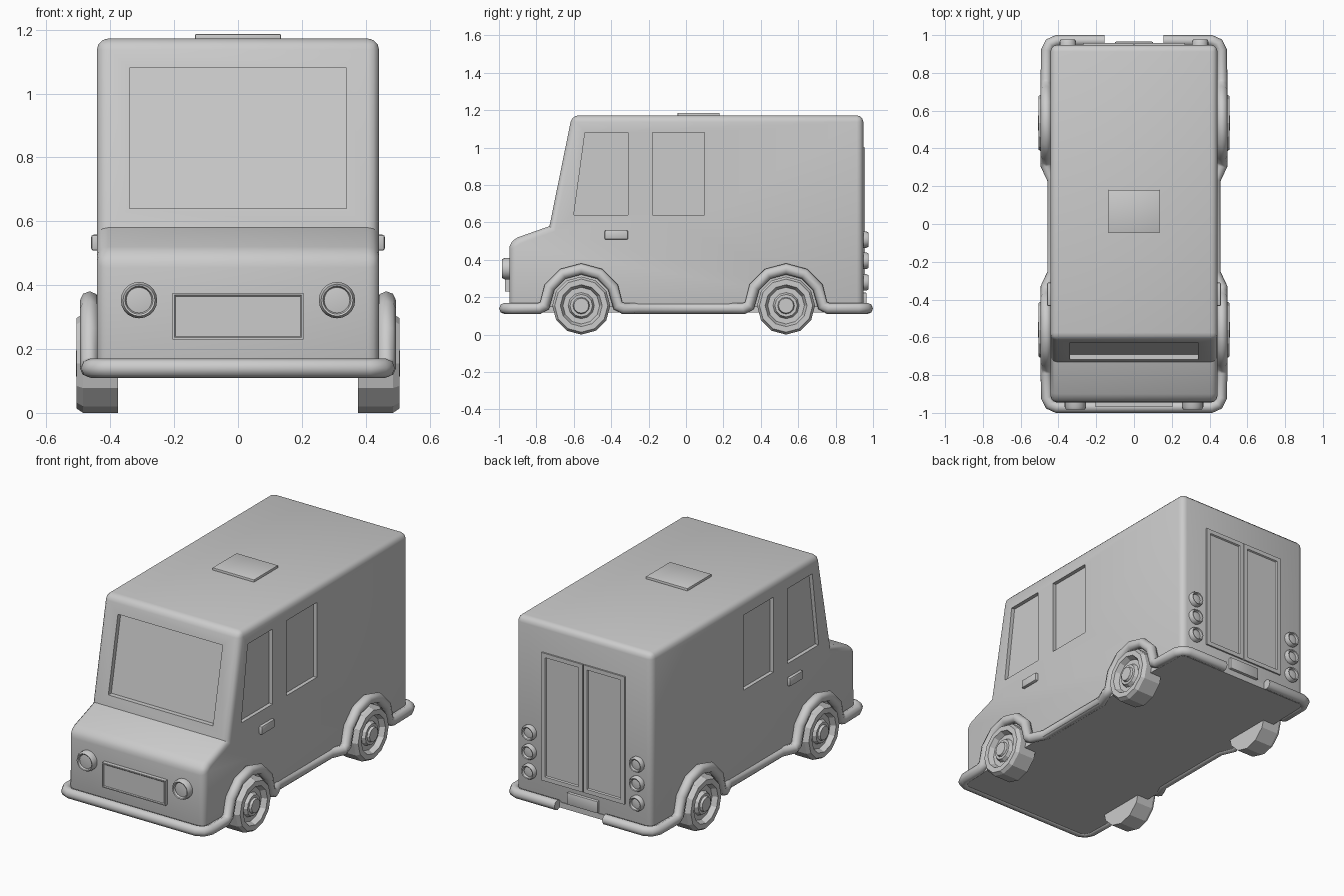
import bpy, bmesh, math
from mathutils import Matrix, Vector

if "Cube" in bpy.data.objects:
    bpy.data.objects.remove(bpy.data.objects["Cube"])


def finish(name, bm, smooth=35):
    bmesh.ops.remove_doubles(bm, verts=bm.verts, dist=1e-5)
    bmesh.ops.recalc_face_normals(bm, faces=bm.faces)
    me = bpy.data.meshes.new(name)
    bm.to_mesh(me)
    bm.free()
    ob = bpy.data.objects.new(name, me)
    bpy.context.collection.objects.link(ob)
    if smooth:
        shade(ob, smooth)
    return ob


def shade(ob, angle):
    bpy.ops.object.select_all(action='DESELECT')
    ob.select_set(True)
    bpy.context.view_layer.objects.active = ob
    bpy.ops.object.shade_smooth_by_angle(angle=math.radians(angle))


def prism(name, pts, lo, hi, bevel=0, smooth=35):
    """Side profile of (y, z) points extruded along x."""
    bm = bmesh.new()
    f = bm.faces.new([bm.verts.new((lo, y, z)) for y, z in pts])
    ext = bmesh.ops.extrude_face_region(bm, geom=[f])
    bmesh.ops.translate(bm, vec=(hi - lo, 0, 0),
                        verts=[v for v in ext['geom'] if isinstance(v, bmesh.types.BMVert)])
    bmesh.ops.recalc_face_normals(bm, faces=bm.faces)
    if bevel:
        edges = [e for e in bm.edges if e.is_convex and e.calc_face_angle() > 0.3]
        bmesh.ops.bevel(bm, geom=edges, offset=bevel, segments=3, profile=0.5,
                        affect='EDGES', clamp_overlap=True)
    return finish(name, bm, smooth)


def box(name, lo, hi, bevel=0.006, face=None, inset=0, depth=0):
    """Box from corner to corner; the side facing `face` can get a sunken panel."""
    lo, hi = Vector(lo), Vector(hi)
    bm = bmesh.new()
    size = hi - lo
    bmesh.ops.create_cube(bm, size=1, matrix=Matrix.Translation((lo + hi) / 2)
                          @ Matrix.Diagonal((*size, 1)))
    if face:
        sel = [f for f in bm.faces if f.normal.dot(Vector(face)) > 0.9]
        bmesh.ops.inset_region(bm, faces=sel, thickness=inset, depth=0)
        bmesh.ops.inset_region(bm, faces=sel, thickness=0.006, depth=depth)
    elif bevel:
        bmesh.ops.bevel(bm, geom=bm.edges[:], offset=bevel, segments=2, profile=0.5, affect='EDGES')
    return finish(name, bm)


def lathe(name, profile, n, loc, rot, smooth):
    """Spin (radius, height) points round local z, then turn and place."""
    bm = bmesh.new()
    rings = [[bm.verts.new((r * math.cos(a), r * math.sin(a), h))
              for a in (2 * math.pi * i / n for i in range(n))] for r, h in profile]
    for a, b in zip(rings, rings[1:]):
        for i in range(n):
            j = (i + 1) % n
            bm.faces.new((a[i], a[j], b[j], b[i]))
    bmesh.ops.transform(bm, matrix=Matrix.Translation(loc) @ rot, verts=bm.verts)
    return finish(name, bm, smooth)


# van body
body = prism("body", [(-.945, .12), (-.945, .49), (-.90, .52), (-.73, .58), (-.61, 1.172),
                      (.948, 1.172), (.948, .12)], -.442, .442, bevel=.035, smooth=0)

# window recesses
def glass_y(z):
    return -.73 + (z - .58) * .2027

cutters = [prism("windscreen_cutter", [(glass_y(.64) - .06, .64), (glass_y(.64) + .028, .64),
                 (glass_y(1.08) + .028, 1.08), (glass_y(1.08) - .06, 1.08)], -.34, .34, smooth=0)]
side_windows = [[(-.60, .64), (-.31, .64), (-.31, 1.08), (-.54, 1.08)],
                [(-.18, .64), (.10, .64), (.10, 1.08), (-.18, 1.08)]]
for pts in side_windows:
    for lo, hi in ((.42, .5), (-.5, -.42)):
        cutters.append(prism("side_window_cutter", pts, lo, hi, smooth=0))
bpy.context.view_layer.objects.active = body
for c in cutters:
    m = body.modifiers.new("window", 'BOOLEAN')
    m.operation, m.solver, m.object = 'DIFFERENCE', 'EXACT', c
    bpy.ops.object.modifier_apply(modifier=m.name)
for c in cutters:
    bpy.data.objects.remove(c)
shade(body, 32)

# floor, roof hatch and number plates
box("floor", (-.45, -.96, .118), (.45, .95, .15), 0)
box("roof_hatch", (-.135, -.045, 1.16), (.135, .18, 1.186), .004)
box("front_plate", (-.205, -.968, .23), (.205, -.93, .375), face=(0, -1, 0), inset=.008, depth=-.004)
box("rear_plate", (-.10, .93, .155), (.10, .965, .225), .004)

# rear doors with sunken panels
box("rear_door_right", (.003, .93, .25), (.27, .957, 1.0), face=(0, 1, 0), inset=.035, depth=-.008)
box("rear_door_left", (-.27, .93, .25), (-.003, .957, 1.0), face=(0, 1, 0), inset=.035, depth=-.008)

# parts repeated on both sides
wheel_profile = [(0, -.065), (.155, -.065), (.155, .045), (.142, .065), (.112, .065), (.098, .035),
                 (.07, .035), (.06, .055), (.045, .055), (.04, .068), (0, .068)]
front_rot = Matrix.Rotation(math.pi / 2, 4, 'X')
rear_rot = Matrix.Rotation(-math.pi / 2, 4, 'X')
axles = (-.56, .535)
for s, side in ((1, "right"), (-1, "left")):
    wheel_rot = Matrix.Rotation(s * math.pi / 2, 4, 'Y')
    for y, end in zip(axles, ("front", "rear")):
        lathe(f"{end}_wheel_{side}", wheel_profile, 12, (s * .44, y, .155), wheel_rot, 25)
    lathe(f"headlight_{side}", [(0, -.02), (.057, -.02), (.057, .024), (.05, .038), (.044, .036),
                                (.04, .024), (0, .029)], 20, (s * .31, -.945, .353), front_rot, 50)
    for z in (.28, .395, .508):
        lathe(f"tail_light_{side}", [(0, -.02), (.044, -.02), (.044, .016), (.038, .028), (.032, .026),
                                     (.028, .014), (0, .019)], 16, (s * .35, .948, z), rear_rot, 50)
    x0, x1 = sorted((s * .42, s * .46))
    box(f"door_handle_{side}", (x0, -.435, .508), (x1, -.31, .558), .008)

# one tube: front bumper, wheel arches, sills and the split rear bumper
half = [(.41, -.97, .14), (.445, -.955, .14), (.462, -.92, .14)]
for y in axles:
    arch = [(.465, y - .196 * math.cos(math.radians(a)), .155 + .196 * math.sin(math.radians(a)))
            for a in range(0, 181, 30)]
    half += [(.465, y - .225, .14)] + arch + [(.465, y + .225, .14)]
    if y < 0:
        half += [(.43, y + .30, .14), (.43, axles[1] - .30, .14)]
half += [(.462, .92, .14), (.445, .955, .14), (.41, .97, .14), (.155, .97, .14)]
path = [(-x, y, z) for x, y, z in reversed(half)] + half
cu = bpy.data.curves.new("bumper_trim", 'CURVE')
cu.dimensions = '3D'
cu.bevel_depth = .03
cu.bevel_resolution = 2
cu.use_fill_caps = True
sp = cu.splines.new('POLY')
sp.points.add(len(path) - 1)
for p, co in zip(sp.points, path):
    p.co = (*co, 1)
sp.use_smooth = True
trim = bpy.data.objects.new("bumper_trim", cu)
bpy.context.collection.objects.link(trim)
